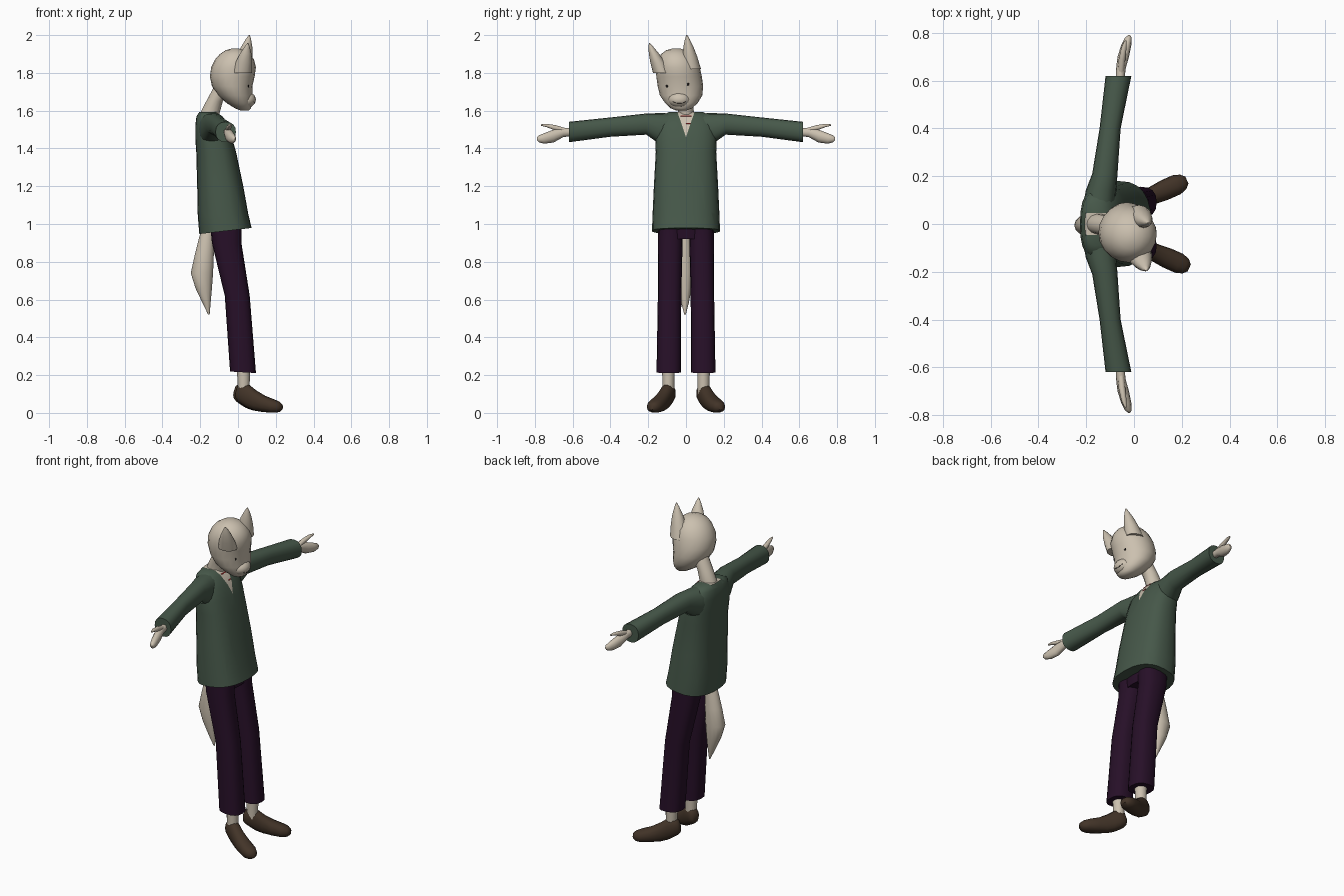
import bpy, bmesh, math
from mathutils import Vector
from mathutils.bvhtree import BVHTree

if "Cube" in bpy.data.objects:
    bpy.data.objects.remove(bpy.data.objects["Cube"])


def material(name, r, g, b):
    m = bpy.data.materials.new(name)
    m.diffuse_color = (r, g, b, 1)
    m.use_nodes = True
    m.node_tree.nodes["Principled BSDF"].inputs["Base Color"].default_value = m.diffuse_color
    return m


CREAM = material("cream fur", 0.60, 0.53, 0.43)
GREEN = material("green cloth", 0.062, 0.098, 0.068)
PURPLE = material("dark purple cloth", 0.020, 0.005, 0.021)
BROWN = material("brown leather", 0.055, 0.034, 0.021)
RED = material("red cord", 0.55, 0.03, 0.03)
BLACK = material("black", 0.01, 0.008, 0.008)


def finish(name, bm, mats, angle=50):
    bmesh.ops.recalc_face_normals(bm, faces=bm.faces)
    me = bpy.data.meshes.new(name)
    bm.to_mesh(me)
    bm.free()
    for m in mats:
        me.materials.append(m)
    ob = bpy.data.objects.new(name, me)
    bpy.context.collection.objects.link(ob)
    bpy.ops.object.select_all(action='DESELECT')
    bpy.context.view_layer.objects.active = ob
    ob.select_set(True)
    bpy.ops.object.shade_smooth_by_angle(angle=math.radians(angle))
    return ob


def skin(rings, n=16, p=2.0):
    """Closed skin over (centre, u, v) superellipse rings."""
    bm = bmesh.new()
    loops = []
    for c, u, v in rings:
        loop = []
        for i in range(n):
            a = 2 * math.pi * i / n
            s, t = [math.copysign(abs(f(a)) ** (2 / p), f(a)) for f in (math.cos, math.sin)]
            loop.append(bm.verts.new(Vector(c) + s * Vector(u) + t * Vector(v)))
        loops.append(loop)
    for a, b in zip(loops, loops[1:]):
        for i in range(n):
            bm.faces.new((a[i], a[(i + 1) % n], b[(i + 1) % n], b[i]))
    bm.faces.new(loops[0])
    bm.faces.new(loops[-1])
    return bm


def upright(z, x0, x1, y0, y1, tilt=0):
    """Horizontal ring given by its extents."""
    return (((x0 + x1) / 2, (y0 + y1) / 2, z), ((x1 - x0) / 2, 0, tilt), (0, (y1 - y0) / 2, 0))


def sideways(y, x, z, rx, rz):
    """Ring across an arm."""
    return ((x, y, z), (rx, 0, 0), (0, 0, rz))


# Shirt body, with a V neck cut into its front
bm = skin([upright(z, a, b, -w, w, t) for z, a, b, w, t in (
    (0.963, -0.205, 0.072, 0.18, 0.016), (1.05, -0.213, 0.054, 0.177, 0.005),
    (1.2, -0.216, 0.028, 0.17, 0), (1.38, -0.221, -0.01, 0.16, 0),
    (1.45, -0.226, -0.03, 0.163, 0), (1.52, -0.226, -0.055, 0.155, 0),
    (1.57, -0.22, -0.088, 0.135, 0), (1.593, -0.205, -0.115, 0.09, 0))], 24, 2.5)
for s in (-1, 1):
    bmesh.ops.bisect_plane(bm, geom=bm.verts[:] + bm.edges[:] + bm.faces[:],
                           plane_co=(0, 0, 1.46), plane_no=(0, s, -0.34))
for f in bm.faces:
    c = f.calc_center_median()
    f.material_index = int(c.x > -0.17 and abs(c.y) < 0.34 * (c.z - 1.46))
shirt = finish("shirt", bm, (GREEN, CREAM))

# Arms and legs, both sides
for s, side in ((-1, "right"), (1, "left")):
    finish(side + "_sleeve", skin([sideways(s * y, *r) for y, *r in (
        (0.05, -0.150, 1.50, 0.068, 0.085), (0.14, -0.138, 1.505, 0.064, 0.082),
        (0.21, -0.122, 1.529, 0.053, 0.056), (0.4, -0.10, 1.513, 0.044, 0.051),
        (0.62, -0.065, 1.487, 0.054, 0.054))], 16, 2.3), (GREEN,))
    finish(side + "_hand", skin([sideways(s * y, *r) for y, *r in (
        (0.60, -0.058, 1.487, 0.018, 0.020), (0.65, -0.055, 1.484, 0.020, 0.024),
        (0.70, -0.045, 1.466, 0.024, 0.034), (0.75, -0.032, 1.453, 0.021, 0.028),
        (0.78, -0.024, 1.451, 0.014, 0.018), (0.79, -0.02, 1.451, 0.004, 0.006))], 12), (CREAM,))
    finish(side + "_thumb", skin([sideways(s * y, *r) for y, *r in (
        (0.63, -0.055, 1.492, 0.013, 0.014), (0.69, -0.05, 1.509, 0.014, 0.015),
        (0.74, -0.042, 1.522, 0.011, 0.009), (0.768, -0.036, 1.524, 0.004, 0.004))], 10), (CREAM,))
    finish(side + "_trouser_leg", skin([upright(z, a, b, s * y - w, s * y + w, t) for z, a, b, y, w, t in (
        (1.02, -0.15, 0.02, 0.08, 0.066, 0), (0.9, -0.138, 0.018, 0.083, 0.065, 0),
        (0.62, -0.07, 0.062, 0.087, 0.062, 0), (0.215, -0.042, 0.095, 0.091, 0.065, -0.004))],
        16, 2.5), (PURPLE,))
    finish(side + "_ankle", skin([upright(z, a, b, s * 0.093 - w, s * 0.093 + w) for z, a, b, w in (
        (0.26, -0.008, 0.066, 0.034), (0.16, -0.002, 0.062, 0.032),
        (0.09, 0.0, 0.062, 0.03))], 12), (CREAM,))
    ang = math.radians(24)
    d = Vector((math.cos(ang), s * math.sin(ang), 0))
    across = Vector((-d.y, d.x, 0))
    heel = Vector((-0.018 if s > 0 else -0.008, s * 0.077, 0))
    finish(side + "_shoe", skin([
        (heel + d * t + Vector((0, 0, (lo + hi) / 2)), across * w, (0, 0, (hi - lo) / 2))
        for t, lo, hi, w in ((0, 0.075, 0.115, 0.018), (0.012, 0.06, 0.145, 0.030),
                             (0.04, 0.042, 0.158, 0.036), (0.07, 0.025, 0.15, 0.036),
                             (0.11, 0.012, 0.12, 0.038), (0.16, 0.005, 0.092, 0.043),
                             (0.215, 0.0, 0.072, 0.043), (0.245, 0.004, 0.06, 0.033),
                             (0.262, 0.016, 0.046, 0.016))], 14, 2.3), (BROWN,))

# Trouser seat
finish("trouser_seat", skin([upright(z, a, b, -w, w) for z, a, b, w in (
    (1.02, -0.15, 0.02, 0.13), (0.92, -0.135, 0.012, 0.10))], 16, 2.5), (PURPLE,))

# Tail
finish("tail", skin([upright(z, a, b, -0.005 - w, -0.005 + w) for z, a, b, w in (
    (1.0, -0.185, -0.13, 0.022), (0.92, -0.208, -0.128, 0.032), (0.84, -0.228, -0.128, 0.04),
    (0.74, -0.25, -0.132, 0.045), (0.66, -0.225, -0.138, 0.036),
    (0.58, -0.187, -0.145, 0.02), (0.52, -0.158, -0.15, 0.004))], 14), (CREAM,))

# Neck
finish("neck", skin([upright(z, a, b, y - 0.043, y + 0.043) for z, a, b, y in (
    (1.54, -0.212, -0.10, 0), (1.59, -0.199, -0.097, 0),
    (1.65, -0.168, -0.08, -0.005), (1.73, -0.125, -0.03, -0.015))], 14), (CREAM,))

# Head, tilted to one side, with a short muzzle
head = finish("head", skin([upright(*r) for r in (
    (1.600, 0.015, 0.055, -0.05, 0.0), (1.612, -0.015, 0.068, -0.08, 0.03),
    (1.64, -0.06, 0.076, -0.11, 0.062), (1.68, -0.105, 0.077, -0.138, 0.086),
    (1.73, -0.138, 0.076, -0.15, 0.091), (1.78, -0.149, 0.088, -0.157, 0.084),
    (1.83, -0.142, 0.095, -0.161, 0.073), (1.87, -0.122, 0.085, -0.15, 0.056),
    (1.90, -0.096, 0.064, -0.132, 0.03), (1.92, -0.065, 0.035, -0.105, 0.0),
    (1.93, -0.03, 0.0, -0.07, -0.035))], 20), (CREAM,))
bm = bmesh.new()
bmesh.ops.create_uvsphere(bm, u_segments=16, v_segments=10, radius=1)
bmesh.ops.scale(bm, vec=(0.052, 0.06, 0.043), verts=bm.verts)
bmesh.ops.translate(bm, vec=(0.043, -0.035, 1.658), verts=bm.verts)
muzzle = finish("muzzle", bm, (CREAM,))

# Ears
for side, base, tip in (("right", (0.02, -0.125, 1.80), (0.052, -0.194, 1.957)),
                        ("left", (0.02, 0.03, 1.82), (0.06, 0.004, 2.0))):
    b, t = Vector(base), Vector(tip)
    finish(side + "_ear", skin([(b.lerp(t, k), (r, 0, 0), (0, r * 0.9, 0)) for k, r in (
        (0, 0.055), (0.35, 0.044), (0.65, 0.030), (0.88, 0.014), (1, 0.003))], 12), (CREAM,))


def on_surface(ob, y, z):
    """Point of an object's front under (y, z)."""
    me = ob.data
    tree = BVHTree.FromPolygons([v.co for v in me.vertices], [tuple(p.vertices) for p in me.polygons])
    hit = tree.ray_cast(Vector((1, y, z)), Vector((-1, 0, 0)))[0]
    return hit if hit else Vector((0, y, z))


def cord(name, ob, points, mat, r):
    """Thin line lying on a surface."""
    finish(name, skin([(on_surface(ob, y, z), (r, 0, 0), (0, 0, r)) for y, z in points], 6), (mat,))


# Face and neck details
for side, y, z in (("right", -0.1, 1.73), ("left", 0.01, 1.74)):
    bm = bmesh.new()
    bmesh.ops.create_uvsphere(bm, u_segments=10, v_segments=6, radius=1)
    bmesh.ops.scale(bm, vec=(0.003, 0.008, 0.007), verts=bm.verts)
    bmesh.ops.translate(bm, vec=on_surface(head, y, z), verts=bm.verts)
    finish(side + "_eye", bm, (BLACK,))
cord("mouth", muzzle, [(-0.035 + 0.012 * i, 1.638 + 0.0012 * i * i) for i in range(-3, 4)], BLACK, 0.0015)
cord("upper_cord", shirt, [(0.01 * i, 1.572) for i in range(-3, 4)], RED, 0.003)
cord("lower_cord", shirt, [(0.008 * i, 1.533) for i in range(0, 4)], RED, 0.003)
